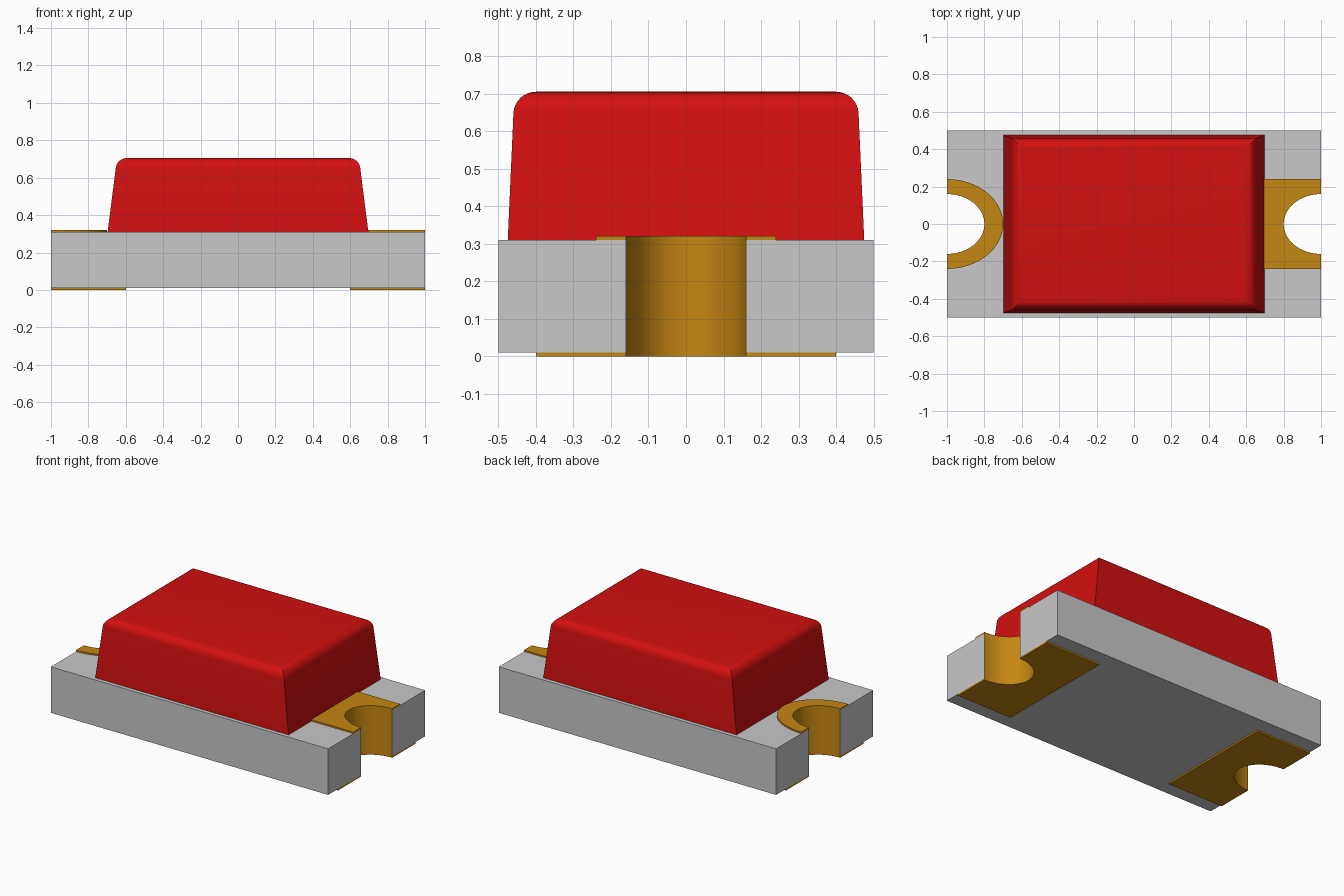
import bpy, bmesh, math

cube = bpy.data.objects.get("Cube")
if cube:
    bpy.data.objects.remove(cube, do_unlink=True)


def material(name, rgb):
    m = bpy.data.materials.new(name)
    m.use_nodes = True
    m.diffuse_color = (*rgb, 1)
    m.node_tree.nodes["Principled BSDF"].inputs["Base Color"].default_value = (*rgb, 1)
    return m


grey = material("board grey", (0.58, 0.58, 0.58))
gold = material("gold plating", (0.56, 0.24, 0.006))
red = material("red lens", (0.65, 0.005, 0.005))


def finish(name, bm, mats):
    bmesh.ops.recalc_face_normals(bm, faces=bm.faces)
    mesh = bpy.data.meshes.new(name)
    bm.to_mesh(mesh)
    bm.free()
    for m in mats:
        mesh.materials.append(m)
    ob = bpy.data.objects.new(name, mesh)
    bpy.context.collection.objects.link(ob)
    bpy.ops.object.select_all(action='DESELECT')
    ob.select_set(True)
    bpy.context.view_layer.objects.active = ob
    bpy.ops.object.shade_smooth_by_angle(angle=math.radians(30))
    return ob


def prism(name, outline, z0, z1, mats):
    """Extrude a closed xy outline from z0 to z1."""
    bm = bmesh.new()
    base = bm.faces.new([bm.verts.new((x, y, z0)) for x, y in outline])
    ext = bmesh.ops.extrude_face_region(bm, geom=[base], use_keep_orig=True)
    top = [v for v in ext["geom"] if isinstance(v, bmesh.types.BMVert)]
    bmesh.ops.translate(bm, verts=top, vec=(0, 0, z1 - z0))
    if len(mats) > 1:
        # plated walls of the end notches
        for f in bm.faces:
            c = f.calc_center_median()
            if abs(f.normal.z) < 0.5 and abs(c.y) < 0.16 and abs(c.x) < 0.9999:
                f.material_index = 1
    return finish(name, bm, mats)


def arc(side, rx, ry, n=32):
    """Half ellipse opening at the board end, from +y to -y."""
    return [(side * (1 - rx * math.sin(math.pi * i / n)), ry * math.cos(math.pi * i / n))
            for i in range(n + 1)]


NOTCH = (0.2, 0.16)


def notched(x_in, half_y, side):
    """Rectangular pad outline with the end notch cut out."""
    return arc(side, *NOTCH) + [(side, -half_y), (side * x_in, -half_y),
                                (side * x_in, half_y), (side, half_y)]


# Board with a plated notch in each end
outline = ([(1, 0.5)] + arc(1, *NOTCH) + [(1, -0.5), (-1, -0.5)]
           + arc(-1, *NOTCH)[::-1] + [(-1, 0.5)])
prism("board", outline, 0.01, 0.31, [grey, gold])

# Bottom solder pads
for side, label in ((1, "left"), (-1, "right")):
    prism("bottom_pad_" + label, notched(0.6, 0.4, side), 0, 0.01, [gold])

# Top pads: a rectangle at one end, a half ring at the other
prism("top_pad_left", notched(0.6, 0.24, 1), 0.31, 0.32, [gold])
prism("top_pad_right", arc(-1, *NOTCH) + arc(-1, 0.3, 0.24)[::-1], 0.31, 0.32, [gold])

# Lens: tapered block with a rounded upper edge and mitred corners
levels = [(0.697, 0.475, 0.31)]
for i in range(9):
    a = math.radians(5 + 85 * i / 8)
    levels.append((0.594 + 0.06 * math.cos(a), 0.4 + 0.06 * math.cos(a),
                   0.645 + 0.06 * math.sin(a)))
bm = bmesh.new()
rings = [[bm.verts.new((sx * x, sy * y, z)) for sx, sy in ((1, 1), (-1, 1), (-1, -1), (1, -1))]
         for x, y, z in levels]
for lo, hi in zip(rings, rings[1:]):
    for k in range(4):
        n = (k + 1) % 4
        bm.faces.new((lo[k], lo[n], hi[n], hi[k]))
bm.faces.new(rings[-1])
bm.faces.new(rings[0][::-1])
finish("lens", bm, [red])
